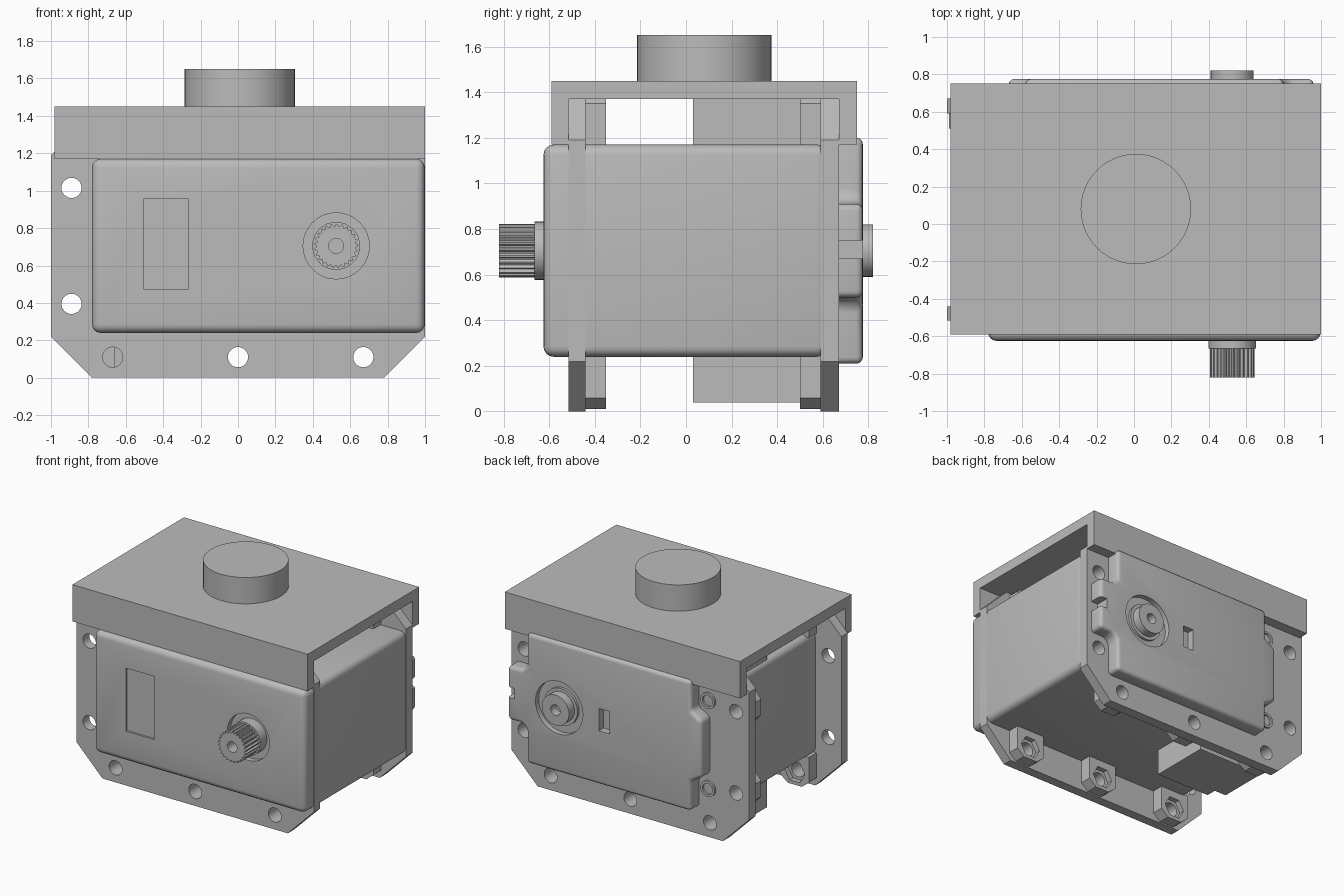
import bpy, bmesh
from math import sin, cos, pi, radians

cube = bpy.data.objects.get("Cube")
if cube:
    bpy.data.objects.remove(cube, do_unlink=True)

grey = bpy.data.materials.new("plain grey")
grey.use_nodes = True
grey.diffuse_color = (0.5, 0.5, 0.5, 1)
grey.node_tree.nodes["Principled BSDF"].inputs["Base Color"].default_value = (0.5, 0.5, 0.5, 1)

MID = 0.705          # height of the shaft axis, the case is symmetric about it
SHAFT_X = 0.525


def activate(ob):
    bpy.ops.object.select_all(action='DESELECT')
    ob.select_set(True)
    bpy.context.view_layer.objects.active = ob


def prism(name, pts, lo, hi, axis="y"):
    """Extrude a closed 2D profile along y (x,z points), x (y,z) or z (x,y)."""
    place = {"y": lambda p, d: (p[0], d, p[1]),
             "x": lambda p, d: (d, p[0], p[1]),
             "z": lambda p, d: (p[0], p[1], d)}[axis]
    bm = bmesh.new()
    a = [bm.verts.new(place(p, lo)) for p in pts]
    b = [bm.verts.new(place(p, hi)) for p in pts]
    bm.faces.new(a)
    bm.faces.new(b)
    for i in range(len(pts)):
        j = (i + 1) % len(pts)
        bm.faces.new((a[i], a[j], b[j], b[i]))
    bmesh.ops.recalc_face_normals(bm, faces=bm.faces)
    me = bpy.data.meshes.new(name)
    bm.to_mesh(me)
    bm.free()
    me.materials.append(grey)
    ob = bpy.data.objects.new(name, me)
    bpy.context.collection.objects.link(ob)
    return ob


def ring(x, z, r, n=32, turn=0.0):
    return [(x + r * cos(2 * pi * i / n + turn), z + r * sin(2 * pi * i / n + turn)) for i in range(n)]


def rect(x0, x1, z0, z1):
    return [(x0, z0), (x1, z0), (x1, z1), (x0, z1)]


def flip(z, side):
    return z if side < 0 else 2 * MID - z


def apply(ob, mod):
    activate(ob)
    bpy.ops.object.modifier_apply(modifier=mod.name)


def bevel(ob, width):
    m = ob.modifiers.new("round", 'BEVEL')
    m.width, m.segments, m.limit_method, m.angle_limit = width, 4, 'ANGLE', radians(30)
    apply(ob, m)


def cut(ob, pts, lo, hi, axis="y"):
    tool = prism("cutter", pts, lo, hi, axis)
    tool.hide_render = True
    m = ob.modifiers.new("cut", 'BOOLEAN')
    m.operation, m.object, m.solver = 'DIFFERENCE', tool, 'EXACT'
    apply(ob, m)
    bpy.data.objects.remove(tool, do_unlink=True)


# Main case with label recess and shaft well
case = prism("case", rect(-0.78, 0.998, 0.24, 1.17), -0.625, 0.62)
bevel(case, 0.045)
cut(case, rect(-0.505, -0.265, 0.475, 0.955), -0.7, -0.61)
cut(case, ring(SHAFT_X, MID, 0.177), -0.7, -0.585)

# Two mounting flanges with chamfered corners
C = 0.22
TOP = 2 * MID
octagon = [(-1 + C, 0), (1 - C, 0), (1, C), (1, TOP - C), (1 - C, TOP),
           (-1 + C, TOP), (-1, TOP - C), (-1, C)]
edge_holes = [(x, flip(0.11, s)) for x in (-0.67, 0, 0.67) for s in (-1, 1)]
left_holes = [(-0.89, flip(0.395, s)) for s in (-1, 1)]
right_holes = [(-x, z) for x, z in left_holes]

front_flange = prism("front_flange", octagon, -0.515, -0.44)
back_flange = prism("back_flange", octagon, 0.59, 0.67)
for x, z in edge_holes + left_holes:
    cut(front_flange, ring(x, z, 0.054), -0.6, -0.4)
    cut(back_flange, ring(x, z, 0.054), 0.5, 0.8)
for x, z in right_holes:
    cut(back_flange, ring(x, z, 0.054), 0.56, 0.8)
    cut(case, ring(x, z, 0.054), 0.5, 0.8)


# Nut holders on the inner faces of the flanges
def nut_holder(name, x, z, y0, y1, pocket, away):
    """away is the direction from the hole towards the case."""
    w = 0.12
    base = [(-w, -0.05), (-0.06, -0.1), (0.06, -0.1), (w, -0.05), (w, 0.14), (-w, 0.14)]
    ax, az = away
    pts = [(x + az * u + ax * v, z + az * v + ax * u) for u, v in base]
    ob = prism(name, pts, y0, y1)
    cut(ob, ring(x, z, 0.054), y0 - 0.1, y1 + 0.1)
    cut(ob, ring(x, z, 0.085, 6), *pocket)


for x, z in edge_holes:
    away = (0, 1 if z < MID else -1)
    nut_holder("front_nut_holder", x, z, -0.445, -0.35, (-0.39, -0.3), away)
    nut_holder("back_nut_holder", x, z, 0.50, 0.595, (0.45, 0.54), away)
for x, z in left_holes:
    nut_holder("side_nut_holder", x, z, 0.51, 0.595, (0.45, 0.55), (1, 0))

# Cable connector blocks above and below the case
for s, side in ((-1, "lower"), (1, "upper")):
    z0, z1 = sorted((flip(0.04, s), flip(0.3, s)))
    step = [(-0.70, 0.11), (-0.66, 0.11), (-0.66, 0.03), (-0.2, 0.03), (-0.2, 0.50), (-0.76, 0.50), (-0.76, 0.11)]
    prism(side + "_connector", step, z0, z1, "z")

# Rear cover: stepped outline with a lug around the shaft and screw notches
half = [(0.80, 0.21), (0.80, 0.46), (0.84, 0.50), (0.96, 0.50)]
right = half + [(x, 2 * MID - z) for x, z in reversed(half)]
half = [(-0.58, 0.21), (-0.58, 0.44), (-0.67, 0.49)]
left = half + [(x, 2 * MID - z) for x, z in reversed(half)]
cover = prism("rear_cover", right + left[::-1], 0.62, 0.775)
bevel(cover, 0.04)
cut(cover, ring(SHAFT_X, MID, 0.20), 0.735, 0.9)
cut(cover, rect(0.10, 0.19, 0.62, 0.79), 0.72, 0.9)
cut(cover, rect(0.90, 1.1, 0.67, 0.75), 0.6, 0.9)

# Screw seats in the cover notches
for s in (-1, 1):
    seat = prism("screw_seat", ring(-0.66, flip(0.37, s), 0.06), 0.66, 0.685)
    cut(seat, ring(-0.66, flip(0.37, s), 0.042), 0.67, 0.75)

# Rear idler boss with step and centre hole
idler_base = prism("idler_base", ring(SHAFT_X, MID, 0.14), 0.70, 0.755)
idler = prism("idler_boss", ring(SHAFT_X, MID, 0.115), 0.70, 0.82)
cut(idler, ring(SHAFT_X, MID, 0.04), 0.74, 0.9)

# Output shaft: collar and splined end with centre hole
collar = prism("shaft_collar", ring(SHAFT_X, MID, 0.128), -0.665, -0.56)
TEETH = 25
spline = []
for i in range(TEETH * 4):
    r = 0.118 if i % 4 < 2 else 0.105
    a = 2 * pi * i / (TEETH * 4)
    spline.append((SHAFT_X + r * cos(a), MID + r * sin(a)))
shaft = prism("splined_shaft", spline, -0.82, -0.66)
cut(shaft, ring(SHAFT_X, MID, 0.04), -0.9, -0.72)

# U-shaped bracket over the top with a round disc
u = [(-0.59, 1.17), (-0.515, 1.17), (-0.515, 1.37), (0.67, 1.37),
     (0.67, 1.17), (0.75, 1.17), (0.75, 1.45), (-0.59, 1.45)]
prism("top_bracket", u, -0.98, 1.0, "x")
prism("top_disc", ring(0.01, 0.08, 0.295, 48), 1.44, 1.65, "z")

# Smooth shading with sharp edges kept
for ob in list(bpy.context.scene.objects):
    if ob.type == 'MESH':
        activate(ob)
        bpy.ops.object.shade_smooth_by_angle(angle=radians(30))
